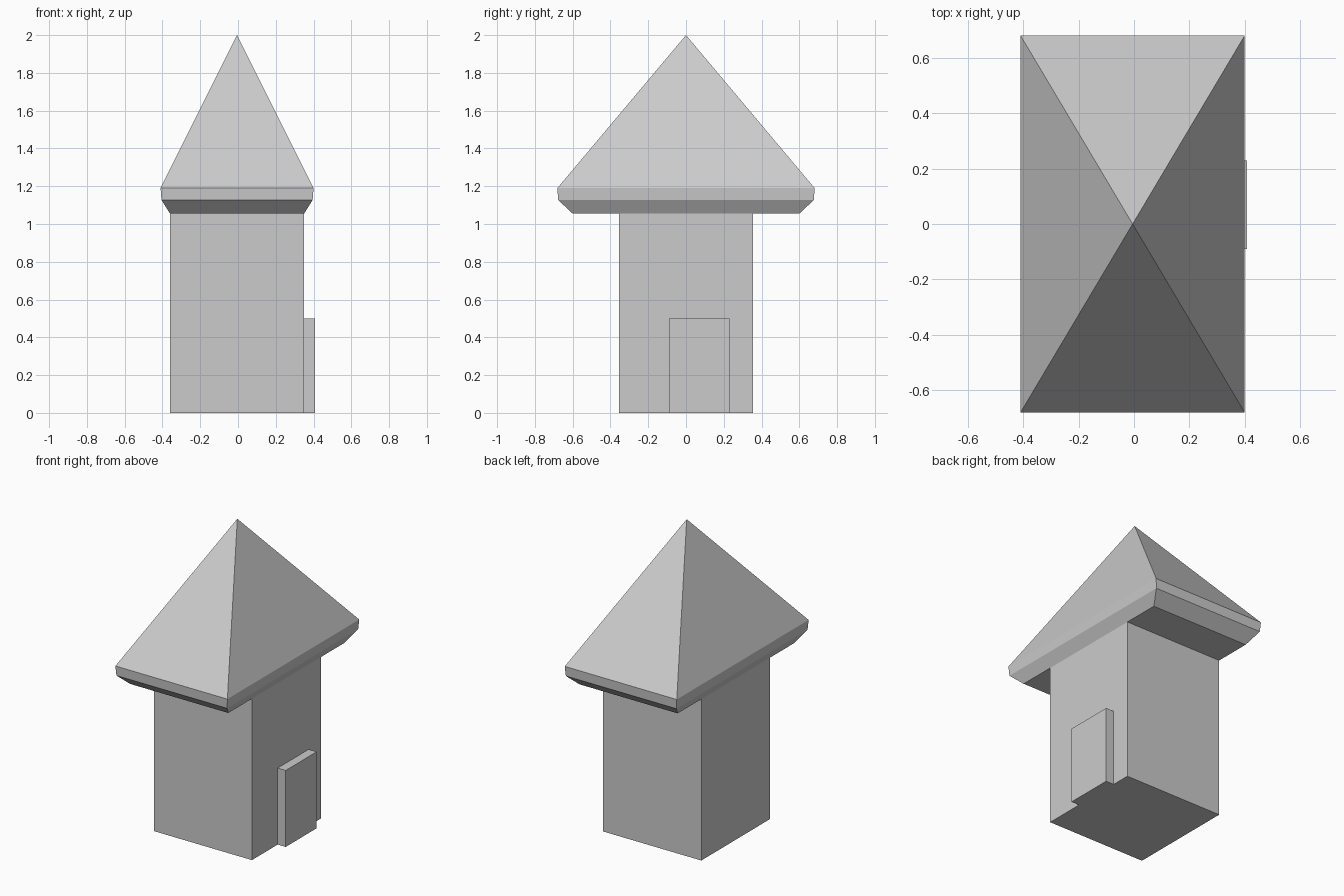
import bpy
import bmesh

if "Cube" in bpy.data.objects:
    bpy.data.objects.remove(bpy.data.objects["Cube"])

CX = -0.005  # tower axis; the door makes the outline reach further on +x


def make_object(name, bm):
    bmesh.ops.recalc_face_normals(bm, faces=bm.faces)
    mesh = bpy.data.meshes.new(name)
    bm.to_mesh(mesh)
    bm.free()
    obj = bpy.data.objects.new(name, mesh)
    bpy.context.collection.objects.link(obj)
    return obj


def box(name, lo, hi):
    bm = bmesh.new()
    bmesh.ops.create_cube(bm, size=1)
    for v in bm.verts:
        v.co = [(a + b) / 2 + c * (b - a) for a, b, c in zip(lo, hi, v.co)]
    return make_object(name, bm)


def stacked_roof(name, rings, apex_z):
    """Rectangular rings (half x, half y, z) joined upward to a point."""
    bm = bmesh.new()
    loops = [[bm.verts.new((CX + sx * hx, sy * hy, z))
              for sx, sy in ((-1, -1), (1, -1), (1, 1), (-1, 1))]
             for hx, hy, z in rings]
    apex = bm.verts.new((CX, 0, apex_z))
    bm.faces.new(loops[0])
    for i in range(4):
        j = (i + 1) % 4
        for low, high in zip(loops, loops[1:]):
            bm.faces.new((low[i], low[j], high[j], high[i]))
        bm.faces.new((loops[-1][i], loops[-1][j], apex))
    return make_object(name, bm)


# Square tower walls
box("tower_body", (CX - 0.355, -0.356, 0), (CX + 0.355, 0.356, 1.055))

# Door block set into the right wall
box("door", (0.085, -0.09, 0), (0.408, 0.23, 0.5))

# Overhanging roof with bevelled eaves
stacked_roof("roof", [(0.355, 0.60, 1.055),
                      (0.40, 0.677, 1.127),
                      (0.405, 0.681, 1.19)], 2.0)
